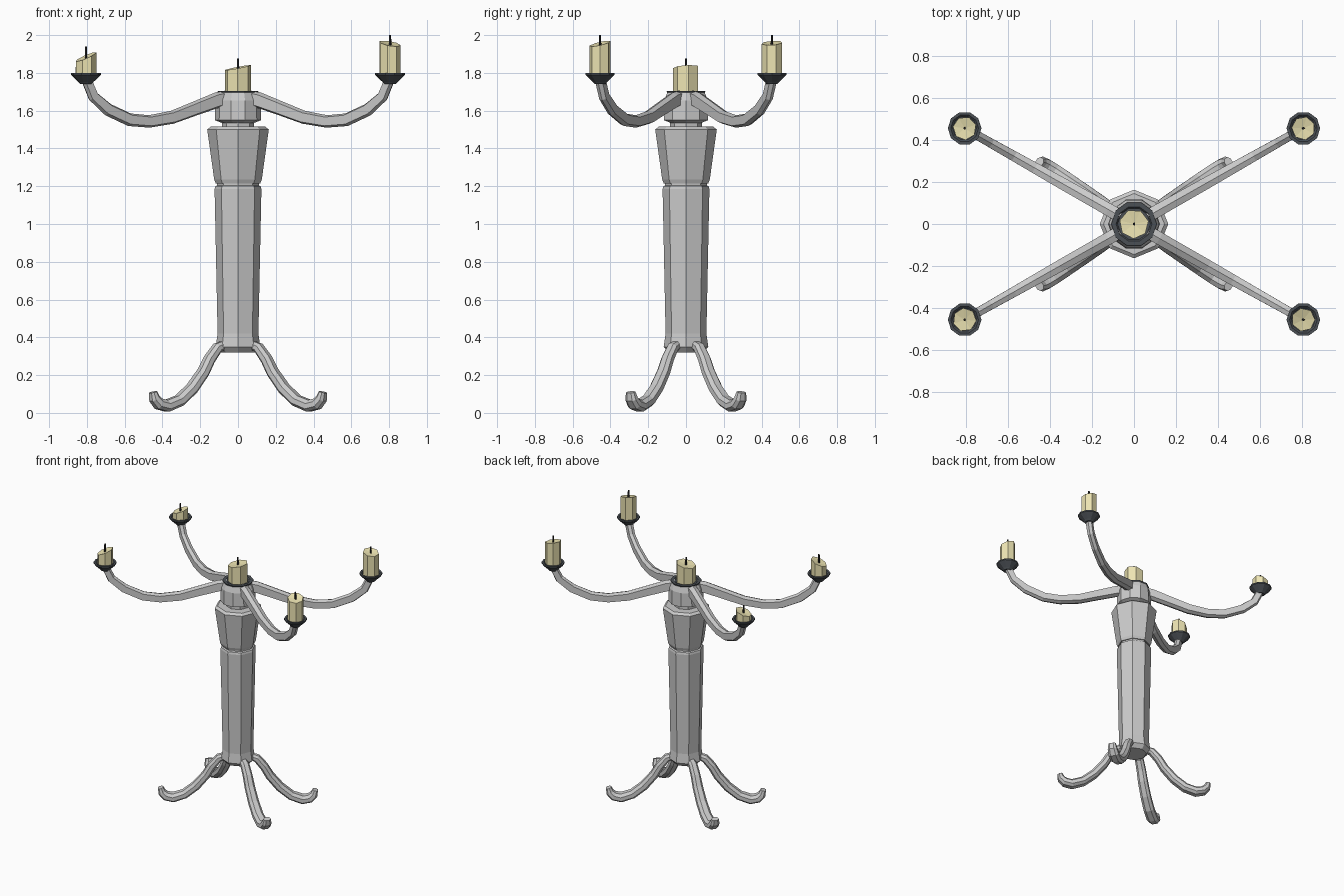
import bpy, bmesh, math
from math import sin, cos, pi, radians
from mathutils import Vector

if "Cube" in bpy.data.objects:
    bpy.data.objects.remove(bpy.data.objects["Cube"])


def material(name, rgb):
    m = bpy.data.materials.new(name)
    m.diffuse_color = (*rgb, 1)
    m.use_nodes = True
    m.node_tree.nodes["Principled BSDF"].inputs["Base Color"].default_value = m.diffuse_color
    return m


WAX = material("wax", (0.85, 0.78, 0.45))
DARK = material("dark_iron", (0.07, 0.08, 0.09))
WICK = material("burnt_wick", (0.02, 0.02, 0.02))


def finish(name, bm, mat=None):
    bmesh.ops.recalc_face_normals(bm, faces=bm.faces[:])
    me = bpy.data.meshes.new(name)
    bm.to_mesh(me)
    bm.free()
    ob = bpy.data.objects.new(name, me)
    bpy.context.collection.objects.link(ob)
    if mat:
        me.materials.append(mat)
    return ob


def skin(bm, rings):
    """Bridge successive rings of verts and cap both ends."""
    n = len(rings[0])
    for a, b in zip(rings, rings[1:]):
        for i in range(n):
            j = (i + 1) % n
            bm.faces.new((a[i], a[j], b[j], b[i]))
    bm.faces.new(rings[0][::-1])
    bm.faces.new(rings[-1])


def lathe(name, profile, sides, centre=(0, 0), mat=None, turn=0.0):
    bm = bmesh.new()
    rings = []
    for r, z in profile:
        rings.append([bm.verts.new((centre[0] + r * cos(turn + 2 * pi * i / sides),
                                    centre[1] + r * sin(turn + 2 * pi * i / sides), z))
                      for i in range(sides)])
    skin(bm, rings)
    return finish(name, bm, mat)


def sweep(name, path, section, angle):
    """Sweep a section along a path of (radius, z, half height, half width) in a vertical plane."""
    bm = bmesh.new()
    out = Vector((cos(angle), sin(angle), 0))
    side = Vector((-sin(angle), cos(angle), 0))
    up = Vector((0, 0, 1))
    rings = []
    for i, (r, z, h, w) in enumerate(path):
        a, b = path[max(i - 1, 0)], path[min(i + 1, len(path) - 1)]
        t = (out * (b[0] - a[0]) + up * (b[1] - a[1])).normalized()
        n = side.cross(t)
        rings.append([bm.verts.new(out * r + up * z + side * (u * w) - n * (v * h))
                      for u, v in section])
    skin(bm, rings)
    return finish(name, bm)


def candle(name, centre, r, base, top, slope, slope_dir, wick_top, turn):
    """Seven-sided candle with a melted, slanting top and a wick."""
    bm = bmesh.new()
    low, high = [], []
    for i in range(7):
        a = turn + 2 * pi * i / 7
        x, y = centre[0] + r * cos(a), centre[1] + r * sin(a)
        low.append(bm.verts.new((x, y, base)))
        high.append(bm.verts.new((x, y, top + slope * cos(a - slope_dir))))
    mid = bm.verts.new((*centre, top - 0.008))
    bm.faces.new(low[::-1])
    for i in range(7):
        j = (i + 1) % 7
        bm.faces.new((low[i], low[j], high[j], high[i]))
        bm.faces.new((high[i], high[j], mid))
    finish(name, bm, WAX)
    lathe(name + "_wick", [(0.007, top - 0.02), (0.006, wick_top)], 5, centre, WICK)


# Octagonal column and flared collar
lathe("column", [(0.09, 0.32), (0.118, 0.35), (0.108, 0.42), (0.124, 1.185),
                 (0.12, 1.2), (0.11, 1.205), (0.11, 1.23)], 8)
lathe("collar", [(0.118, 1.215), (0.126, 1.235), (0.163, 1.5), (0.145, 1.515),
                 (0.085, 1.515)], 8)
lathe("neck", [(0.085, 1.49), (0.085, 1.56)], 8)

# Hub with a dark central dish
lathe("hub", [(0.085, 1.535), (0.123, 1.55), (0.12, 1.655), (0.105, 1.695)], 10)
lathe("centre_dish", [(0.1, 1.68), (0.108, 1.705), (0.085, 1.705), (0.078, 1.697)],
      10, mat=DARK)
candle("centre_candle", (0, 0), 0.07, 1.69, 1.828, 0.014, 0.3, 1.877, 0.2)

# Arms and legs repeated in four mirrored directions
ARM_SECTION = [(0, 1), (-1, 0.7), (-1, -0.7), (0, -1), (1, -0.7), (1, 0.7)]
LEG_SECTION = [(-0.5, 1), (-1, 0.4), (-1, -0.5), (-0.5, -1),
               (0.5, -1), (1, -0.5), (1, 0.4), (0.5, 1)]
ARM = [(0.07, 1.665, 0.042, 0.03), (0.13, 1.655, 0.042, 0.03), (0.26, 1.612, 0.038, 0.029),
       (0.40, 1.565, 0.035, 0.028), (0.54, 1.543, 0.033, 0.026), (0.66, 1.552, 0.034, 0.024),
       (0.79, 1.605, 0.034, 0.022), (0.88, 1.675, 0.03, 0.021), (0.92, 1.76, 0.027, 0.022)]
LEG = [(0.075, 0.365, 0.022, 0.026), (0.13, 0.345, 0.026, 0.03), (0.18, 0.285, 0.028, 0.032),
       (0.22, 0.215, 0.029, 0.034), (0.29, 0.13, 0.03, 0.036), (0.37, 0.065, 0.03, 0.038),
       (0.45, 0.037, 0.031, 0.04), (0.50, 0.048, 0.03, 0.038), (0.527, 0.075, 0.026, 0.033),
       (0.537, 0.11, 0.018, 0.025)]

# corner: x sign, y sign, candle top, slope, slope direction, wick top
CORNERS = {
    "front_right": (1, -1, 1.955, 0.016, pi * 0.7, 2.0),
    "back_right": (1, 1, 1.958, 0.012, pi * 0.9, 2.0),
    "front_left": (-1, -1, 1.885, 0.026, 0.4, 1.94),
    "back_left": (-1, 1, 1.85, 0.022, 0.3, 1.90),
}
for k, (corner, (sx, sy, top, slope, sdir, wick)) in enumerate(CORNERS.items()):
    arm_angle = math.atan2(sy * 0.455, sx * 0.805)
    leg_angle = math.atan2(sy * sin(radians(33)), sx * cos(radians(33)))
    sweep(corner + "_arm", ARM, ARM_SECTION, arm_angle)
    sweep(corner + "_leg", LEG, LEG_SECTION, leg_angle)
    tip = (sx * 0.805, sy * 0.455)
    lathe(corner + "_drip_cup", [(0.03, 1.74), (0.04, 1.752), (0.08, 1.79), (0.08, 1.8),
                                 (0.066, 1.8), (0.056, 1.79)], 10, tip, DARK)
    candle(corner + "_candle", tip, 0.056, 1.785, top, slope, sdir, wick, 0.4 * k)
